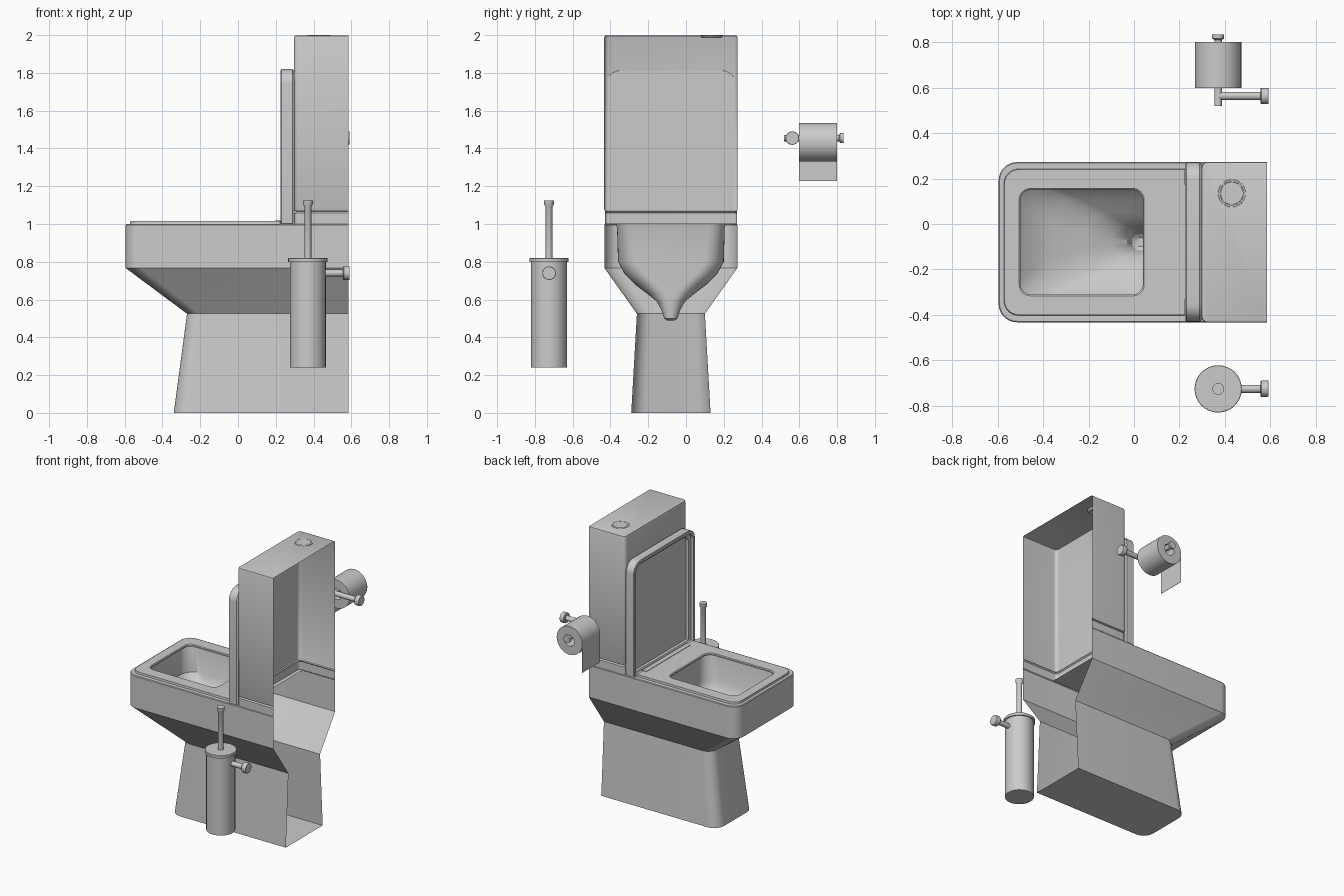
import bpy, bmesh, math
from mathutils import Vector

CY = -0.08      # centre line of the toilet
BACK = 0.585    # wall plane, where the shells stay open


def finish(name, bm):
    me = bpy.data.meshes.new(name)
    bm.to_mesh(me)
    bm.free()
    ob = bpy.data.objects.new(name, me)
    bpy.context.collection.objects.link(ob)
    bpy.ops.object.select_all(action='DESELECT')
    ob.select_set(True)
    bpy.context.view_layer.objects.active = ob
    bpy.ops.object.shade_smooth_by_angle(angle=math.radians(32))
    return ob


def rrect(x0, x1, half, h, rf, rb=None, cy=CY, n=8):
    """Counter-clockwise rounded rectangle at height h; rf at x0, rb at x1."""
    rb = rf if rb is None else rb
    pts = []
    for cx, s, r, a0 in ((x1 - rb, 1, rb, 0), (x0 + rf, 1, rf, 90),
                         (x0 + rf, -1, rf, 180), (x1 - rb, -1, rb, 270)):
        for i in range(n + 1):
            a = math.radians(a0 + 90 * i / n)
            pts.append((cx + r * math.cos(a),
                        cy + s * (half - r) + r * math.sin(a), h))
    return pts


def ushape(x0, half, h, r):
    """Rounded rectangle outline left open on the wall side."""
    mid = rrect(x0, BACK, half, h, r, 0.001)[9:27]
    return [(BACK, CY + half, h)] + mid + [(BACK, CY - half, h)]


def loft(name, loops, closed=True, bottom=False, top=False, ring=False, remap=None):
    bm = bmesh.new()
    rows = [[bm.verts.new(remap(*p) if remap else p) for p in lp] for lp in loops]
    n = len(rows[0])
    pairs = list(zip(rows, rows[1:])) + ([(rows[-1], rows[0])] if ring else [])
    for a, b in pairs:
        for i in range(n if closed else n - 1):
            j = (i + 1) % n
            bm.faces.new((a[i], a[j], b[j], b[i]))
    if bottom:
        bm.faces.new(rows[0][::-1])
    if top:
        bm.faces.new(rows[-1])
    return finish(name, bm)


def turned(name, origin, axis, profile, n=32, ring=False):
    """Round part: profile of (radius, distance along axis)."""
    q = Vector((0, 0, 1)).rotation_difference(Vector(axis))
    loops = [[tuple(Vector(origin) + q @ Vector((r * math.cos(2 * math.pi * i / n),
                                                 r * math.sin(2 * math.pi * i / n), d)))
              for i in range(n)] for r, d in profile]
    return loft(name, loops, bottom=not ring, top=not ring, ring=ring)


# pedestal and outer body, open towards the wall
loft("pedestal_body", [ushape(-0.34, 0.21, 0, 0.08), ushape(-0.27, 0.18, 0.525, 0.07),
                       ushape(-0.595, 0.352, 0.767, 0.08),
                       ushape(-0.595, 0.352, 0.995, 0.08),
                       ushape(-0.591, 0.348, 1.0, 0.078)], closed=False, bottom=True)

# deck running down into the basin and drain
loft("basin", [rrect(-0.591, 0.33, 0.348, 1.0, 0.078, 0.001),
               rrect(-0.55, 0.09, 0.29, 1.0, 0.08),
               rrect(-0.545, 0.085, 0.285, 0.98, 0.08),
               rrect(-0.53, 0.08, 0.28, 0.80, 0.1),
               rrect(-0.47, 0.08, 0.245, 0.735, 0.11),
               rrect(-0.36, 0.08, 0.19, 0.68, 0.12),
               rrect(-0.22, 0.08, 0.13, 0.635, 0.1),
               rrect(-0.10, 0.08, 0.075, 0.59, 0.07),
               rrect(-0.03, 0.075, 0.05, 0.545, 0.045),
               rrect(-0.01, 0.07, 0.035, 0.50, 0.034),
               rrect(0.01, 0.05, 0.02, 0.488, 0.018)], top=True)

# seat ring
loft("seat", [rrect(-0.572, 0.225, 0.322, 1.001, 0.065, 0.005),
              rrect(-0.570, 0.225, 0.320, 1.015, 0.065, 0.005),
              rrect(-0.505, 0.045, 0.236, 1.015, 0.05),
              rrect(-0.50, 0.04, 0.231, 1.010, 0.05),
              rrect(-0.50, 0.04, 0.231, 1.001, 0.05)], ring=True)
loft("seat_hinge", [rrect(0.195, 0.23, 0.253, 1.0, 0.004),
                    rrect(0.195, 0.23, 0.253, 1.018, 0.004)], bottom=True, top=True)


# raised lid, a shallow pan facing the seat
def lid_loop(inset, x, r):
    return rrect(-1.82 + inset, -1.0 - inset * 0.4, 0.35 - inset, x, r, 0.004)


loft("lid", [lid_loop(0.05, 0.268, 0.045), lid_loop(0.045, 0.25, 0.05),
             lid_loop(0.025, 0.245, 0.06), lid_loop(0.022, 0.226, 0.062),
             lid_loop(0.004, 0.226, 0.078), lid_loop(0, 0.23, 0.08),
             lid_loop(0, 0.288, 0.08), lid_loop(0.008, 0.298, 0.074)],
     bottom=True, top=True, remap=lambda u, v, h: (h, v, -u))

# tank and the plinth below it, open towards the wall
loft("tank_plinth", [ushape(0.30, 0.35, 1.0, 0.02), ushape(0.30, 0.35, 1.058, 0.02),
                     ushape(0.308, 0.342, 1.066, 0.015)], closed=False)
loft("tank", [ushape(0.308, 0.342, 1.066, 0.02), ushape(0.30, 0.35, 1.070, 0.025),
              ushape(0.297, 0.353, 1.078, 0.025), ushape(0.297, 0.353, 1.988, 0.025),
              ushape(0.300, 0.350, 1.996, 0.022), ushape(0.308, 0.342, 1.999, 0.02)],
     closed=False, top=True)
turned("flush_button", (0.43, 0.135, 0), (0, 0, 1),
       [(0.052, 1.985), (0.062, 1.998), (0.06, 2.0), (0.053, 2.0),
        (0.052, 1.9992), (0.05, 1.9992), (0.049, 2.0)])

# toilet brush
turned("brush_holder", (0.37, -0.725, 0), (0, 0, 1), [(0.095, 0.24), (0.095, 0.80)])
turned("brush_lid", (0.37, -0.725, 0), (0, 0, 1),
       [(0.104, 0.80), (0.104, 0.818), (0.102, 0.82)])
turned("brush_handle", (0.37, -0.725, 0), (0, 0, 1),
       [(0.018, 0.815), (0.018, 1.09), (0.026, 1.105), (0.026, 1.125)], 20)

# wall arms with round flanges
for name, y, z, x0 in (("brush_arm", -0.725, 0.74, 0.45), ("paper_arm", 0.563, 1.455, 0.37)):
    turned(name, (0, y, z), (1, 0, 0),
           [(0.018, x0), (0.018, 0.556), (0.033, 0.556), (0.036, 0.56),
            (0.036, 0.588), (0.034, 0.591)], 24)

# paper roll hanging on its axle, with a loose sheet
turned("paper_axle", (0.37, 0, 1.455), (0, 1, 0),
       [(0.017, 0.518), (0.017, 0.81), (0.026, 0.815), (0.026, 0.833)], 20)
turned("paper_roll", (0.37, 0, 1.433), (0, 1, 0),
       [(0.102, 0.597), (0.102, 0.80), (0.04, 0.80), (0.04, 0.597)], 40, ring=True)
loft("paper_sheet", [[(0.268, 0.80, z), (0.268, 0.597, z), (0.270, 0.597, z), (0.270, 0.80, z)]
                     for z in (1.227, 1.433)], bottom=True, top=True)
